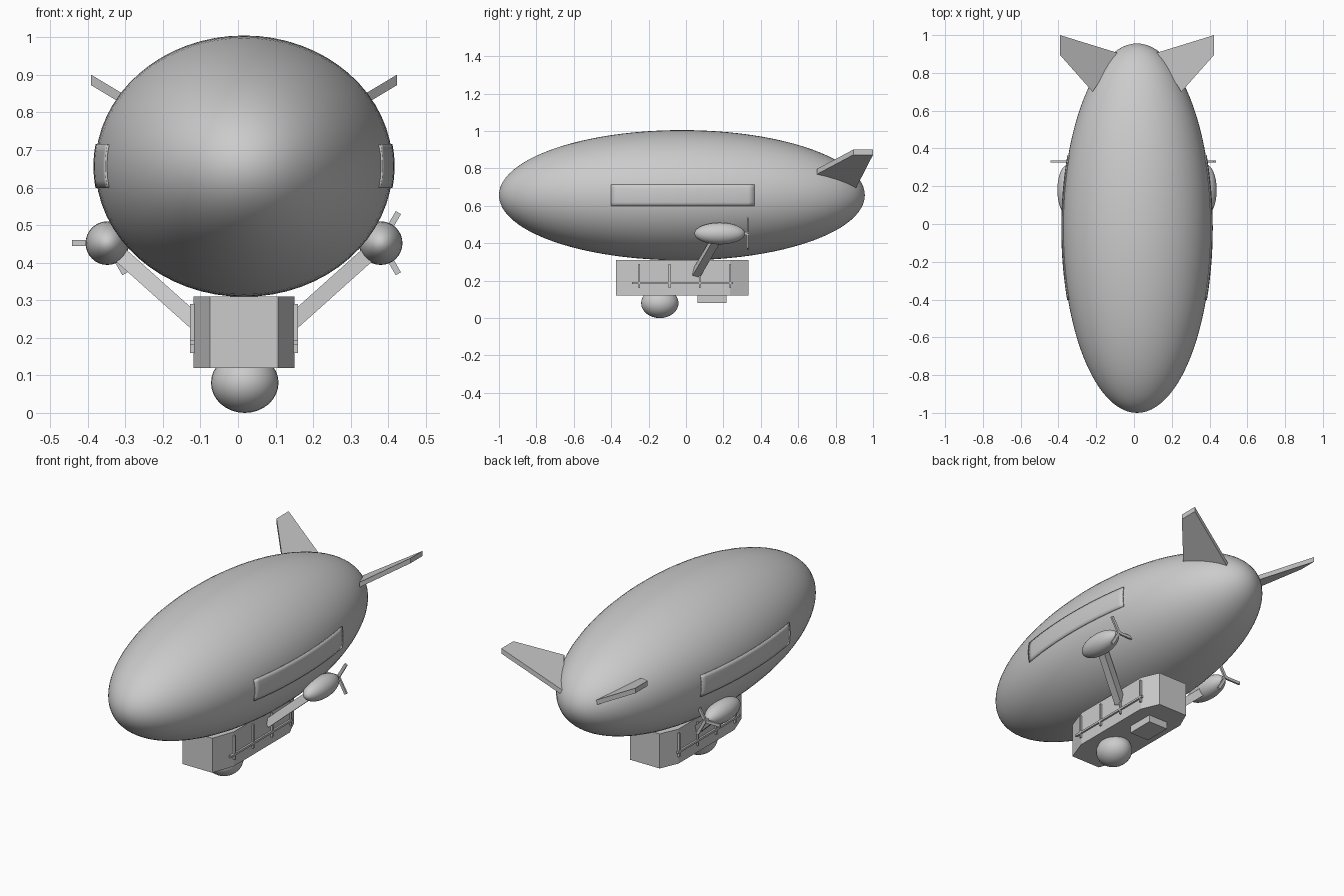
import bpy, bmesh, math
from mathutils import Vector, Matrix

if "Cube" in bpy.data.objects:
    bpy.data.objects.remove(bpy.data.objects["Cube"], do_unlink=True)

CX = 0.016            # mirror plane of the airship
HULL = Vector((CX, -0.022, 0.657))
HULL_R = Vector((0.396, 0.978, 0.348))

grey = bpy.data.materials.new("light_grey")
grey.use_nodes = True
COLOUR = (0.6, 0.6, 0.6, 1)
grey.diffuse_color = COLOUR
grey.node_tree.nodes["Principled BSDF"].inputs["Base Color"].default_value = COLOUR


def finish(name, bm, smooth=False):
    bmesh.ops.recalc_face_normals(bm, faces=bm.faces)
    mesh = bpy.data.meshes.new(name)
    bm.to_mesh(mesh)
    bm.free()
    mesh.materials.append(grey)
    obj = bpy.data.objects.new(name, mesh)
    bpy.context.collection.objects.link(obj)
    if smooth:
        for p in mesh.polygons:
            p.use_smooth = True
    return obj


def ellipsoid(name, centre, radii, segments=32, rings=16):
    # Poles lie on the long y axis
    bm = bmesh.new()
    bmesh.ops.create_uvsphere(bm, u_segments=segments, v_segments=rings, radius=1)
    bmesh.ops.rotate(bm, verts=bm.verts, matrix=Matrix.Rotation(math.pi / 2, 3, 'X'))
    bmesh.ops.scale(bm, verts=bm.verts, vec=radii)
    bmesh.ops.translate(bm, verts=bm.verts, vec=centre)
    return finish(name, bm, True)


def add_box(bm, centre, size, rotation=Matrix()):
    m = Matrix.Translation(centre) @ rotation @ Matrix.Diagonal((*size, 1))
    bmesh.ops.create_cube(bm, size=1, matrix=m)


def prism(name, points, offset):
    bm = bmesh.new()
    face = bm.faces.new([bm.verts.new(p) for p in points])
    new = bmesh.ops.extrude_face_region(bm, geom=[face])["geom"]
    bmesh.ops.translate(bm, vec=offset, verts=[v for v in new if isinstance(v, bmesh.types.BMVert)])
    return finish(name, bm)


# Gas envelope
ellipsoid("envelope", HULL, HULL_R, 64, 48)

# Gondola with chamfered plan
plan = [(0.09, -0.375), (0.134, -0.25), (0.134, 0.235), (0.09, 0.335)]
outline = plan + [(-x, y) for x, y in reversed(plan)]
prism("gondola", [(CX + x, y, 0.12) for x, y in outline], (0, 0, 0.19))

# Underside sensor dome and hatch box
ellipsoid("belly_dome", (CX + 0.002, -0.14, 0.08), (0.09, 0.1, 0.08))
bm = bmesh.new()
add_box(bm, (CX, 0.138, 0.105), (0.12, 0.155, 0.05))
finish("belly_box", bm)

for side, s in (("left", 1), ("right", -1)):
    # Tail fin, sloping up and outwards
    fin = [(0.1, 0.905), (0.408, 1.0), (0.408, 0.895), (0.235, 0.70)]
    prism(side + "_tail_fin",
          [(CX + s * u, y, 0.873 - 0.6 * (0.408 - u)) for u, y in fin], (0, 0, 0.028))

    # Engine nacelle
    hub = Vector((CX + s * 0.364, 0.18, 0.452))
    ellipsoid(side + "_nacelle", hub, (0.058, 0.135, 0.058))

    # Three-bladed propeller
    bm = bmesh.new()
    for k in range(3):
        turn = Matrix.Rotation(math.radians(60 + 120 * k), 4, 'Y')
        arm = turn @ Vector((0.047, 0, 0))
        add_box(bm, hub + Vector((0, 0.15, 0)) + arm, (0.094, 0.01, 0.016), turn)
    add_box(bm, hub + Vector((0, 0.14, 0)), (0.016, 0.035, 0.016))
    finish(side + "_propeller", bm)

    # Strut from gondola to nacelle
    start = Vector((CX + s * 0.125, 0.055, 0.238))
    end = Vector((CX + s * 0.345, 0.17, 0.435))
    along = (end - start).normalized()
    across = Vector((0, 1, 0)).cross(along).normalized()
    third = along.cross(across)
    rot = Matrix((along, third, across)).transposed().to_4x4()
    bm = bmesh.new()
    add_box(bm, (start + end) / 2, ((end - start).length, 0.042, 0.042), rot)
    finish(side + "_strut", bm)

    # Handrail with four posts
    bm = bmesh.new()
    x = CX + s * 0.138
    for k in range(4):
        add_box(bm, (x, -0.25 + 0.162 * k, 0.225), (0.012, 0.009, 0.13))
    add_box(bm, (x, -0.02, 0.188), (0.012, 0.54, 0.011))
    finish(side + "_handrail", bm)

    # Thin side band lying on the envelope
    bm = bmesh.new()
    bmesh.ops.create_grid(bm, x_segments=24, y_segments=6, size=1)
    for v in bm.verts:
        y, z = -0.018 + 0.383 * v.co.x, 0.657 + 0.058 * v.co.y
        rest = 1 - ((y - HULL.y) / HULL_R.y) ** 2 - ((z - HULL.z) / HULL_R.z) ** 2
        v.co = (CX + s * (HULL_R.x * math.sqrt(rest) + 0.002), y, z)
    band = finish(side + "_band", bm, True)
    solid = band.modifiers.new("thickness", 'SOLIDIFY')
    solid.thickness = 0.006
    solid.offset = 0
